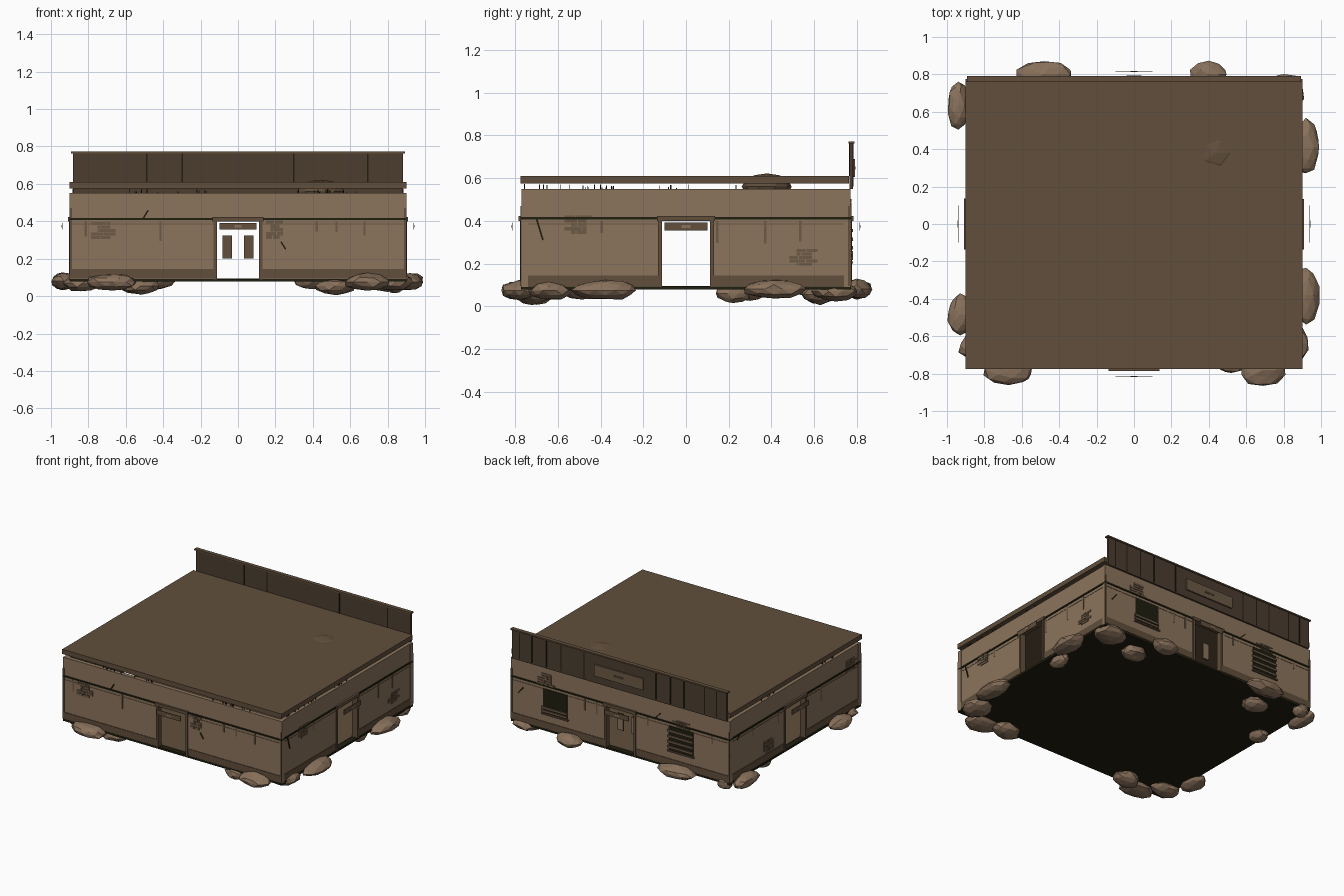
import bpy, bmesh, random
from math import pi, atan2
from mathutils import Matrix, Vector

random.seed(4)
cube = bpy.data.objects.get("Cube")
if cube:
    bpy.data.objects.remove(cube, do_unlink=True)


def material(name, rgb):
    m = bpy.data.materials.new(name)
    m.use_nodes = True
    m.diffuse_color = (*rgb, 1)
    m.node_tree.nodes["Principled BSDF"].inputs["Base Color"].default_value = (*rgb, 1)
    return m


TAN = material("tan plaster", (.26, .175, .108))
BROWN = material("brown wood", (.12, .078, .046))
DARK = material("dark wood", (.072, .046, .028))
BRICK = material("worn brick", (.15, .1, .06))
BLACK = material("olive black", (.014, .013, .005))
ROCK = material("rock", (.25, .165, .105))

# Each side: turn about z, distance of its face, half length, with u to the viewer's right
SIDES = {"front": (0, .77, .9), "right": (pi / 2, .895, .77),
         "back": (pi, .77, .9), "left": (-pi / 2, .895, .77)}


def finish(name, bm, mat):
    mesh = bpy.data.meshes.new(name)
    bm.to_mesh(mesh)
    bm.free()
    mesh.materials.append(mat)
    ob = bpy.data.objects.new(name, mesh)
    bpy.context.collection.objects.link(ob)
    return ob


def add_box(bm, lo, hi, frame=Matrix()):
    lo, hi = Vector(lo), Vector(hi)
    m = frame @ Matrix.Translation((lo + hi) / 2) @ Matrix.Diagonal((*(hi - lo), 1))
    bmesh.ops.create_cube(bm, size=1, matrix=m)


def block(name, mat, lo, hi):
    bm = bmesh.new()
    add_box(bm, lo, hi)
    return finish(name, bm, mat)


def on_side(name, mat, side, boxes):
    """Boxes (u0, u1, z0, z1, inner, outer) measured outwards from a wall face."""
    turn, dist, _ = SIDES[side]
    frame = Matrix.Rotation(turn, 4, "Z") @ Matrix.Translation((0, -dist, 0))
    bm = bmesh.new()
    for u0, u1, z0, z1, inner, outer in boxes:
        add_box(bm, (u0, -outer, z0), (u1, -inner, z1), frame)
    return finish(side + "_" + name, bm, mat)


def split(half, z0, z1, inner, outer, gap=.118):
    """A band along a wall, interrupted by the doorway."""
    return [(-half, -gap, z0, z1, inner, outer), (gap, half, z0, z1, inner, outer)]


def brick_patch(u, z, w, h):
    rows = 5
    boxes = []
    for i in range(rows):
        z0 = z - h / 2 + i * h / rows
        cut = u + random.uniform(-.2, .2) * w
        left = u - w / 2 + random.choice((0, .25)) * w
        right = u + w / 2 - random.choice((0, .2)) * w
        boxes += [(left, cut - .002, z0, z0 + h / rows - .002, 0, .005),
                  (cut + .002, right, z0, z0 + h / rows - .002, 0, .005)]
    return boxes


def crack(side, u0, z0, u1, z1):
    turn, dist, _ = SIDES[side]
    d = Vector((u1 - u0, 0, z1 - z0))
    frame = (Matrix.Rotation(turn, 4, "Z")
             @ Matrix.Translation(((u0 + u1) / 2, -dist, (z0 + z1) / 2))
             @ Matrix.Rotation(-atan2(d.z, d.x), 4, "Y"))
    bm = bmesh.new()
    add_box(bm, (-d.length / 2, -.005, -.004), (d.length / 2, 0, .004), frame)
    finish(side + "_crack", bm, BLACK)


# Walls, trims, doorways and hanging signs, the same on all four sides
for side, (turn, dist, half) in SIDES.items():
    run = half if side in ("front", "back") else half - .03
    on_side("wall", TAN, side, split(run, .09, .41, -.03, 0)
            + [(-run, run, .41, .55, -.03, 0)])
    on_side("inner_lining", BROWN, side, split(run - .04, .095, .54, -.034, -.03))
    planks = []
    for i in range(6):
        planks += split(run - .05, .14 + i * .06, .15 + i * .06, -.038, -.034)
    on_side("inner_plank_gaps", BLACK, side, planks)
    on_side("base_band", BROWN, side, split(half, .095, .145, 0, .004))
    on_side("dark_stripe", BLACK, side, split(half, .407, .418, 0, .006, .13))
    on_side("seam", BRICK, side, split(half, .384, .388, 0, .002, .13))
    on_side("corner_trim", BROWN, side, [(-half, -half + .012, .095, .47, 0, .005),
                                         (half - .012, half, .095, .47, 0, .005)])
    on_side("door_frame", BROWN, side, [(-.135, .135, .4, .422, -.035, .015),
                                        (-.13, -.113, .09, .4, -.035, .008),
                                        (.113, .13, .09, .4, -.035, .008)])
    on_side("hanging_sign", BROWN, side, [(-.1, .1, .355, .392, .042, .046)])
    on_side("sign_plaque", TAN, side, [(-.02, .02, .367, .38, .046, .048)])

# Weathering: exposed bricks, streaks and cracks
patches = {"front": [(-.72, .352, .13, .095), (.195, .355, .09, .1)],
           "right": [(-.505, .383, .13, .09), (.55, .23, .13, .08)],
           "back": [(-.61, .46, .14, .09), (.5, .42, .14, .05)],
           "left": [(-.31, .2, .12, .09), (.66, .43, .12, .09)]}
streaks = {"front": [-.82, -.42, .415, .52, .67], "right": [-.4, .14, .365, .53],
           "back": [-.3, -.2, .22, .75], "left": [-.5, -.2, .3]}
for side in SIDES:
    boxes = []
    for p in patches[side]:
        boxes += brick_patch(*p)
    on_side("brick_patches", BRICK, side, boxes)
    on_side("streaks", BRICK, side,
            [(u, u + .012, random.uniform(.29, .35), .4, 0, .003) for u in streaks[side]])
crack("front", -.51, .41, -.48, .46)
crack("front", .23, .29, .255, .25)
crack("right", -.7, .41, -.67, .31)
crack("back", -.84, .3, -.8, .35)
crack("back", .28, .41, .33, .46)
crack("left", -.68, .38, -.64, .42)

# Boarded windows in the back wall
for u, boards in ((-.535, (.225, .25)), (.5, (.235, .275, .315, .355))):
    on_side("window_opening", BLACK, "back", [(u - .1, u + .1, .21, .39, 0, .004)])
    on_side("window_boards", BRICK, "back",
            [(u - .11, u + .1, z - .008, z + .008, .004, .012) for z in boards])
    on_side("window_sill", BROWN, "back", [(u - .11, u + .11, .2, .21, 0, .012)])

# Door panels hanging inside the back doorway
on_side("door_panels", BROWN, "back", [(s * .057 - .025, s * .057 + .025, .2, .325, -.09, -.084)
                                       for s in (-1, 1)])
on_side("door_panel_faces", TAN, "back", [(s * .057 - .022, s * .057 + .022, .205, .32, -.084, -.082)
                                          for s in (-1, 1)])

# Floor and floating roof slab
block("floor_base", BLACK, (-.9, -.772, .078), (.9, .772, .092))
block("floor_boards", BROWN, (-.86, -.735, .092), (.86, .735, .095))
block("roof", BROWN, (-.902, -.776, .575), (.902, .764, .61))

# Tall parapet along the back, with battens, cap and signboard
block("parapet", DARK, (-.882, .766, .55), (.882, .782, .765))
block("parapet_cap", BROWN, (-.892, .76, .762), (.892, .79, .772))
on_side("parapet_battens", BLACK, "back",
        [(u - .004, u + .004, .56, .762, .012, .015)
         for u in (-.82, -.72, -.6, -.48, -.29, .3, .42, .53, .7, .8)])
bm = bmesh.new()
for x in (-.487, -.297, .298, .695):
    add_box(bm, (x - .004, .763, .61), (x + .004, .766, .762))
finish("parapet_gaps", bm, BLACK)
on_side("parapet_sign", BRICK, "back", [(-.2, .2, .605, .69, .012, .022)])
on_side("parapet_sign_plaque", DARK, "back", [(-.04, .04, .64, .655, .022, .024)])

# Dry stubble on the wall tops
for side, centres in {"front": (-.5, -.25, .4, .55), "right": (-.6, -.4, -.05),
                      "left": (-.3, .4)}.items():
    tufts = []
    for c in centres:
        for _ in range(6):
            u = c + random.uniform(-.09, .09)
            tufts.append((u, u + .004, .55, random.uniform(.555, .573), -.015, -.011))
    on_side("stubble", BLACK, side, tufts)


def rock(name, mat, centre, size, jitter=.12):
    bm = bmesh.new()
    bmesh.ops.create_icosphere(bm, subdivisions=2, radius=1)
    for v in bm.verts:
        v.co *= 1 + random.uniform(-jitter, jitter / 2)
    bm.transform(Matrix.Translation(centre) @ Matrix.Diagonal((*size, 1)))
    finish(name, bm, mat)


# Boulder poking through the roof, and rocks clustered under the corners
rock("roof_boulder", BROWN, (.44, .38, .56), (.13, .12, .064), .05)
for x, y, rx, ry, z in ((-.48, .8, .15, .075, .08), (.4, .8, .1, .075, .08),
                        (.8, .7, .12, .11, .07), (-.94, .635, .06, .13, .08),
                        (-.93, -.485, .07, .11, .08), (-.83, -.66, .11, .08, .07),
                        (.92, .41, .075, .15, .08), (.92, -.38, .075, .16, .075),
                        (.84, -.64, .1, .11, .075), (-.67, -.78, .14, .09, .075),
                        (.69, -.78, .13, .09, .075), (.53, .63, .1, .08, .055),
                        (.52, -.72, .11, .08, .055), (-.52, -.7, .1, .08, .055),
                        (-.54, .62, .1, .08, .055), (-.84, .74, .06, .05, .07),
                        (-.84, .3, .06, .08, .07), (.84, .22, .05, .09, .06)):
    rock("foundation_rock", ROCK, (x, y, z), (rx, ry, .047))
